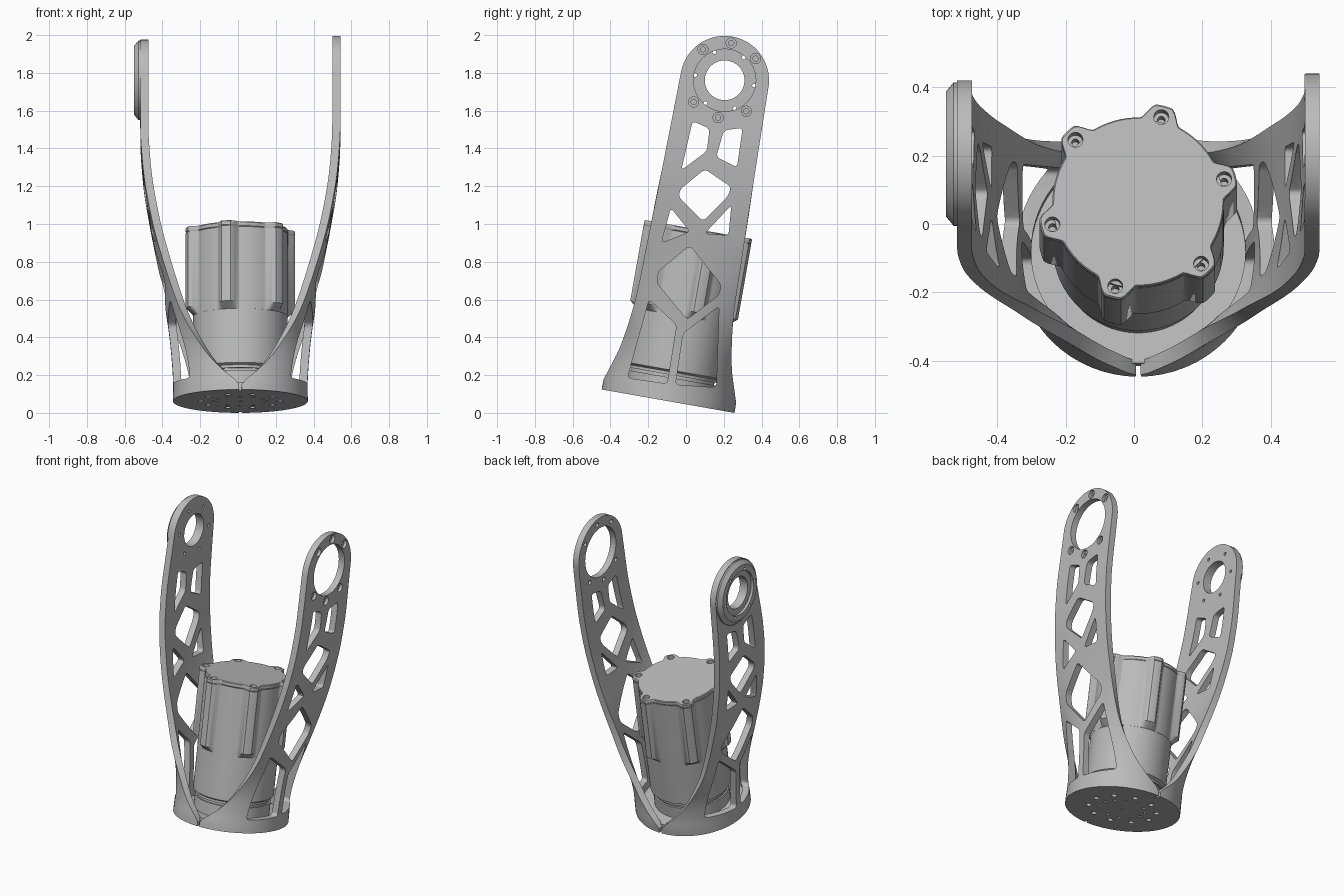
import bpy, bmesh
from math import sin, cos, asin, sqrt, pi, radians
from mathutils import Matrix, Vector

cube = bpy.data.objects.get("Cube")
if cube:
    bpy.data.objects.remove(cube)

metal = bpy.data.materials.new("grey metal")
metal.use_nodes = True
metal.diffuse_color = (0.5, 0.5, 0.5, 1)
metal.node_tree.nodes["Principled BSDF"].inputs["Base Color"].default_value = (0.5, 0.5, 0.5, 1)

# The whole assembly leans back ten degrees
T = Matrix.Translation
LEAN = T((0.0125, -0.095, 0.062)) @ Matrix.Rotation(radians(-10), 4, 'X')
TO_X = Matrix.Rotation(pi / 2, 4, 'Y')
EYE = 1.725          # height of the arm pivots along the leaning axis
THICK = 0.043


def make(name, bm):
    bmesh.ops.remove_doubles(bm, verts=bm.verts, dist=1e-5)
    bmesh.ops.recalc_face_normals(bm, faces=bm.faces)
    me = bpy.data.meshes.new(name)
    bm.to_mesh(me)
    bm.free()
    me.materials.append(metal)
    ob = bpy.data.objects.new(name, me)
    bpy.context.scene.collection.objects.link(ob)
    return ob


def cut(ob, bm):
    cutter = make("cutter", bm)
    cutter.hide_render = True
    mod = ob.modifiers.new("cut", 'BOOLEAN')
    mod.operation, mod.solver, mod.object = 'DIFFERENCE', 'EXACT', cutter
    dg = bpy.context.evaluated_depsgraph_get()
    me = bpy.data.meshes.new_from_object(ob.evaluated_get(dg))
    ob.modifiers.clear()
    ob.data = me
    bpy.data.objects.remove(cutter)


def smooth(ob):
    bpy.ops.object.select_all(action='DESELECT')
    ob.select_set(True)
    bpy.context.view_layer.objects.active = ob
    bpy.ops.object.shade_smooth_by_angle(angle=radians(30))


def cylinders(mats, r, depth, seg=20):
    bm = bmesh.new()
    for m in mats:
        bmesh.ops.create_cone(bm, cap_ends=True, segments=seg, radius1=r, radius2=r,
                              depth=depth, matrix=m)
    return bm


def loft(rings, caps=True, loop=False):
    """Skin closed rings of points."""
    bm = bmesh.new()
    rows = [[bm.verts.new(p) for p in ring] for ring in rings]
    pairs = list(zip(rows, rows[1:])) + ([(rows[-1], rows[0])] if loop else [])
    for a, b in pairs:
        for i in range(len(a)):
            bm.faces.new((a[i - 1], a[i], b[i], b[i - 1]))
    if caps and not loop:
        bm.faces.new(rows[0])
        bm.faces.new(rows[-1])
    return bm


def lathe(profile, m, loop=False, seg=72):
    return loft([[m @ Vector((r * cos(2 * pi * i / seg), r * sin(2 * pi * i / seg), h))
                  for i in range(seg)] for r, h in profile], loop=loop)


def curve(points, x):
    """Smooth interpolation through (x, y) points."""
    n = len(points)
    if x >= points[-1][0]:
        return points[-1][1]
    k = max(i for i in range(n - 1) if points[i][0] <= x)

    def slope(i):
        a, b = points[max(i - 1, 0)], points[min(i + 1, n - 1)]
        return (b[1] - a[1]) / (b[0] - a[0])
    (x0, y0), (x1, y1) = points[k], points[k + 1]
    h = x1 - x0
    t = (x - x0) / h
    return (y0 * (1 + 2 * t) * (1 - t) ** 2 + slope(k) * h * t * (1 - t) ** 2
            + y1 * t * t * (3 - 2 * t) + slope(k + 1) * h * t * t * (t - 1))


OUTER = [(0, .357), (.12, .357), (.33, .374), (.54, .405), (.74, .44), (.94, .478),
         (1.15, .51), (1.35, .527), (1.45, .53)]
BEND = [(0, 2.8), (.24, 2.8), (.49, 1.65), (.8, .5), (1.1, .1), (1.4, .01)]


def arm(name, side, top_r):
    # Half tube at the foot flattening into a round-ended plate
    width = [(0, .357), (.05, .357), (.09, .345), (.24, .30), (.49, .265), (.8, .255),
             (1.2, .245), (EYE, top_r)]
    rows = [(EYE * i / 60, curve(width, EYE * i / 60)) for i in range(60)]
    rows += [(EYE + top_r * sin(t), top_r * cos(t)) for t in (pi / 2 * i / 20 for i in range(20))]
    rows.append((EYE + top_r * 0.9995, 0.004))
    n = 32
    rings = []
    for w, half in rows:
        R = 1 / curve(BEND, w)
        if w < .06:
            R = .357
        mid = curve(OUTER, w) - R
        reach = min(asin(min(1, half / R)), radians(88.8))
        edge = R * sin(reach)
        angles = [asin(max(-1, min(1, edge * sin((2 * i / n - 1) * pi / 2) / R))) for i in range(n + 1)]
        ring = [(mid + R * cos(a), R * sin(a)) for a in angles]
        ring += [(mid + (R - THICK) * cos(a), (R - THICK) * sin(a)) for a in reversed(angles)]
        rings.append([LEAN @ Vector((side * u, v, w)) for u, v in ring])
    return make(name, loft(rings))


# Lattice windows in side elevation (y, z)
WINDOWS = [
    [(.035, 1.545), (.125, 1.505), (.11, 1.385), (-.025, 1.285)],
    [(.20, 1.495), (.30, 1.51), (.27, 1.30), (.16, 1.355)],
    [(.10, 1.29), (.24, 1.195), (.22, 1.145), (.09, 1.015), (-.04, 1.145), (-.03, 1.185)],
    [(.24, 1.10), (.225, .94), (.10, .95)],
    [(-.08, 1.085), (.02, .96), (-.13, .90)],
    [(.02, .885), (.185, .68), (.175, .625), (.005, .495), (-.155, .69), (-.145, .75)],
    [(-.195, .60), (-.05, .465), (-.10, .155), (-.31, .185)],
    [(.175, .565), (.16, .135), (-.055, .15), (-.015, .42)],
]


def windows():
    bm = bmesh.new()
    for poly in WINDOWS:
        bm.faces.new([bm.verts.new((-1, y, z)) for y, z in poly])
    bmesh.ops.bevel(bm, geom=bm.verts[:], offset=.02, segments=4, profile=.5, affect='VERTICES')
    ext = bmesh.ops.extrude_face_region(bm, geom=bm.faces[:])
    verts = [g for g in ext["geom"] if isinstance(g, bmesh.types.BMVert)]
    bmesh.ops.translate(bm, verts=verts, vec=(2, 0, 0))
    return bm


def around_eye(x, r, angles):
    return [LEAN @ T((x, r * sin(radians(a)), EYE + r * cos(radians(a)))) @ TO_X for a in angles]


SCREWS = (0, 45, -45, 180, 135, -135)
PINS = (30, -30, 90, -90, 150, -150)

# Left arm: large bore with counterbored screw holes
left_arm = arm("left_arm", 1, .235)
cut(left_arm, windows())
cut(left_arm, cylinders(around_eye(.5, 0, [0]), .165, .4, 64))
cut(left_arm, cylinders(around_eye(.5, .2, SCREWS), .014, .4))
cut(left_arm, cylinders(around_eye(.55, .2, SCREWS), .027, .08))

# Right arm: small bore with pin holes and a bearing boss outside
right_arm = arm("right_arm", -1, .215)
boss = make("bearing_boss", lathe(
    [(.105, -.529), (.21, -.529), (.21, -.54), (.183, -.562), (.145, -.562), (.145, -.545), (.105, -.545)],
    LEAN @ T((0, 0, EYE)) @ TO_X, loop=True))
cut(right_arm, windows())
cut(right_arm, cylinders(around_eye(-.5, 0, [0]), .105, .4, 64))
for part in (right_arm, boss):
    cut(part, cylinders(around_eye(-.5, .158, PINS), .01, .4))

# Base floor with bolt holes
floor = make("base_floor", lathe([(0, 0), (.325, 0), (.325, .045), (0, .045)], LEAN))


def around_axis(r, n, h, start=0.0):
    return [LEAN @ T((r * cos(start + 2 * pi * i / n), r * sin(start + 2 * pi * i / n), h)) for i in range(n)]


cut(floor, cylinders(around_axis(.21, 10, 0), .018, .05))
cut(floor, cylinders(around_axis(.14, 12, 0), .01, .04))
cut(floor, cylinders(around_axis(0, 1, 0), .008, .04))

# Motor: round lower body with a groove, lobed housing and cap
motor = make("motor_body", lathe(
    [(0, .04), (.235, .04), (.235, .125), (.225, .125), (.225, .14), (.235, .14), (.235, .155),
     (.25, .165), (.25, .89), (0, .89)], LEAN))


def lobed(h, bump, scale=1.0):
    ring = []
    for i in range(180):
        deg = 2 * i
        d = abs((deg - 15 + 30) % 60 - 30)
        t = max(0, min(1, (14 - d) / 10))
        r = scale * (.251 + bump * .044 * t * t * (3 - 2 * t))
        ring.append(LEAN @ Vector((r * cos(radians(deg)), r * sin(radians(deg)), h)))
    return ring


housing = make("motor_housing", loft([lobed(.455, 0), lobed(.49, 1), lobed(.895, 1)]))
cap = make("motor_cap", loft([lobed(.895, 1, .985), lobed(.9, 1), lobed(.918, 1), lobed(.923, 1, .985)]))
bolts = around_axis(.26, 6, .923, radians(15))
cut(cap, cylinders(bolts, .022, .2))
cut(housing, cylinders(bolts, .022, .1))
cut(housing, cylinders(bolts, .011, .2))

for part in (left_arm, right_arm, boss, floor, motor, housing, cap):
    smooth(part)
